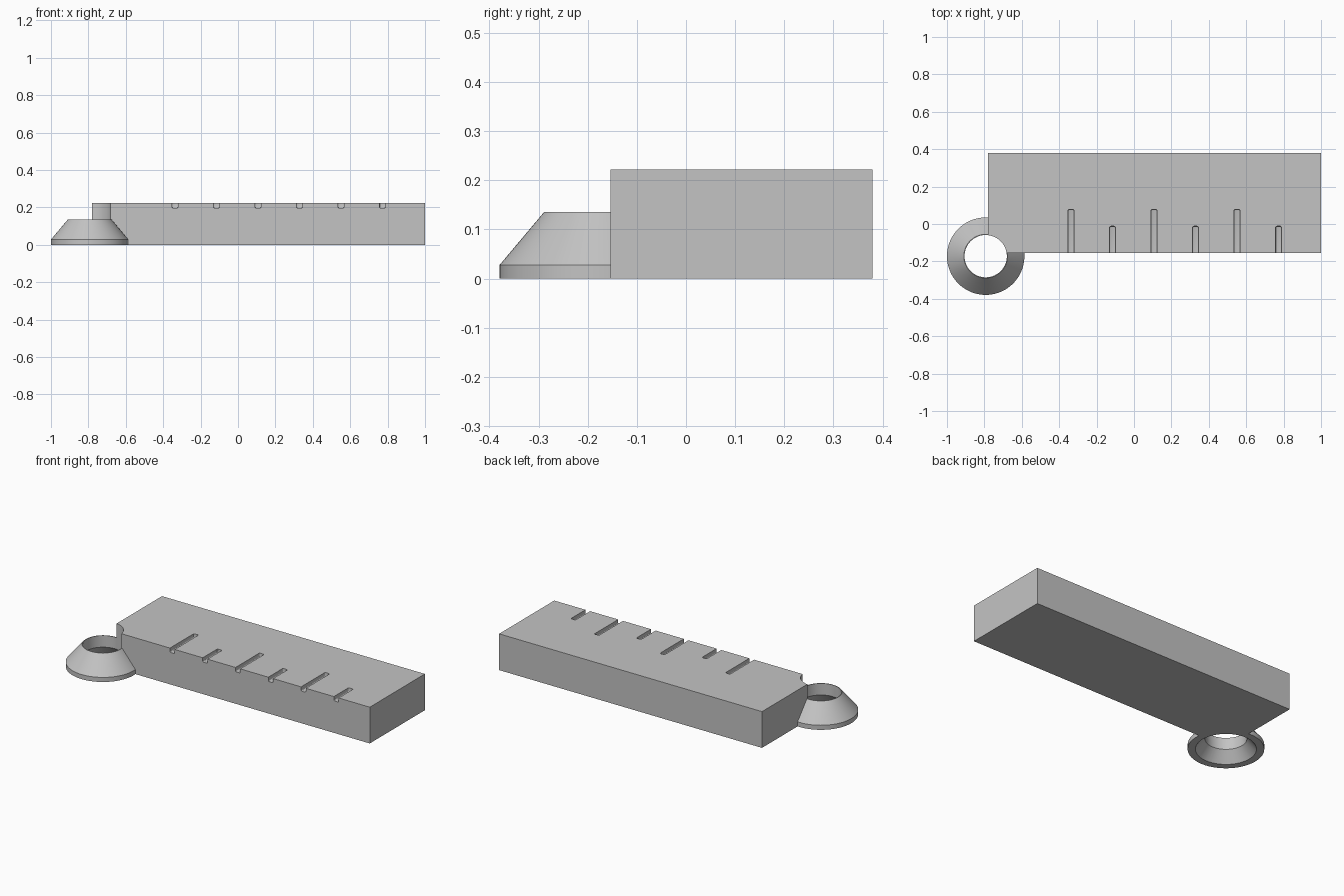
import bpy, bmesh
from math import radians
from mathutils import Matrix, Vector

cube = bpy.data.objects.get("Cube")
if cube:
    bpy.data.objects.remove(cube, do_unlink=True)

BOX_MIN, BOX_MAX = Vector((-0.78, -0.154, 0)), Vector((1, 0.379, 0.222))
RING_X, RING_Y = -0.793, -0.172

grey = bpy.data.materials.new("plain grey")
grey.use_nodes = True
grey.diffuse_color = (0.55, 0.55, 0.55, 1)
grey.node_tree.nodes["Principled BSDF"].inputs["Base Color"].default_value = grey.diffuse_color


def finish(name, bm):
    bmesh.ops.recalc_face_normals(bm, faces=bm.faces)
    mesh = bpy.data.meshes.new(name)
    bm.to_mesh(mesh)
    bm.free()
    mesh.materials.append(grey)
    obj = bpy.data.objects.new(name, mesh)
    bpy.context.collection.objects.link(obj)
    return obj


def block(name, low, high, bevel=0):
    bm = bmesh.new()
    size = high - low
    bmesh.ops.create_cube(bm, size=1, matrix=Matrix.Translation((low + high) / 2) @ Matrix.Diagonal((*size, 1)))
    if bevel:
        bmesh.ops.bevel(bm, geom=bm.edges[:], offset=bevel, segments=3, profile=0.5, affect='EDGES')
    return finish(name, bm)


def turned(name, profile, sides=96):
    """Solid of revolution around the ring axis from (radius, z) points."""
    bm = bmesh.new()
    points = [(0, profile[0][1])] + profile + [(0, profile[-1][1])]
    verts = [bm.verts.new((RING_X + r, RING_Y, z)) for r, z in points]
    edges = [bm.edges.new(pair) for pair in zip(verts, verts[1:])]
    bmesh.ops.spin(bm, geom=verts + edges, cent=(RING_X, RING_Y, 0), axis=(0, 0, 1),
                   angle=radians(360), steps=sides)
    bmesh.ops.remove_doubles(bm, verts=bm.verts, dist=0.0001)
    return finish(name, bm)


def combine(target, other, operation):
    mod = target.modifiers.new(operation.title(), 'BOOLEAN')
    mod.operation = operation
    mod.solver = 'EXACT'
    mod.object = other
    bpy.context.view_layer.objects.active = target
    bpy.ops.object.modifier_apply(modifier=mod.name)
    bpy.data.objects.remove(other, do_unlink=True)


# Rectangular body with the conical ring fused to its front corner
body = block("ruler_block_with_ring", BOX_MIN, BOX_MAX)
ring = turned("ring_cone", [(0.207, 0), (0.207, 0.028), (0.117, 0.135)])
combine(body, ring, 'UNION')

# Hollow under the ring and straight bore through the block corner
bore = turned("bore_cutter", [(0.206, -0.05), (0.165, 0), (0.113, 0.064), (0.113, 0.3)])
combine(body, bore, 'DIFFERENCE')

# Alternating long and short measuring grooves
for i in range(6):
    x = -0.337 + i * 0.222
    end = -0.012 if i % 2 else 0.078
    groove = block("groove_cutter", Vector((x - 0.016, -0.3, 0.196)), Vector((x + 0.016, end, 0.3)), 0.007)
    combine(body, groove, 'DIFFERENCE')

# Smooth round walls, crisp corners
bpy.ops.object.select_all(action='DESELECT')
body.select_set(True)
bpy.context.view_layer.objects.active = body
bpy.ops.object.shade_smooth_by_angle(angle=radians(25))
